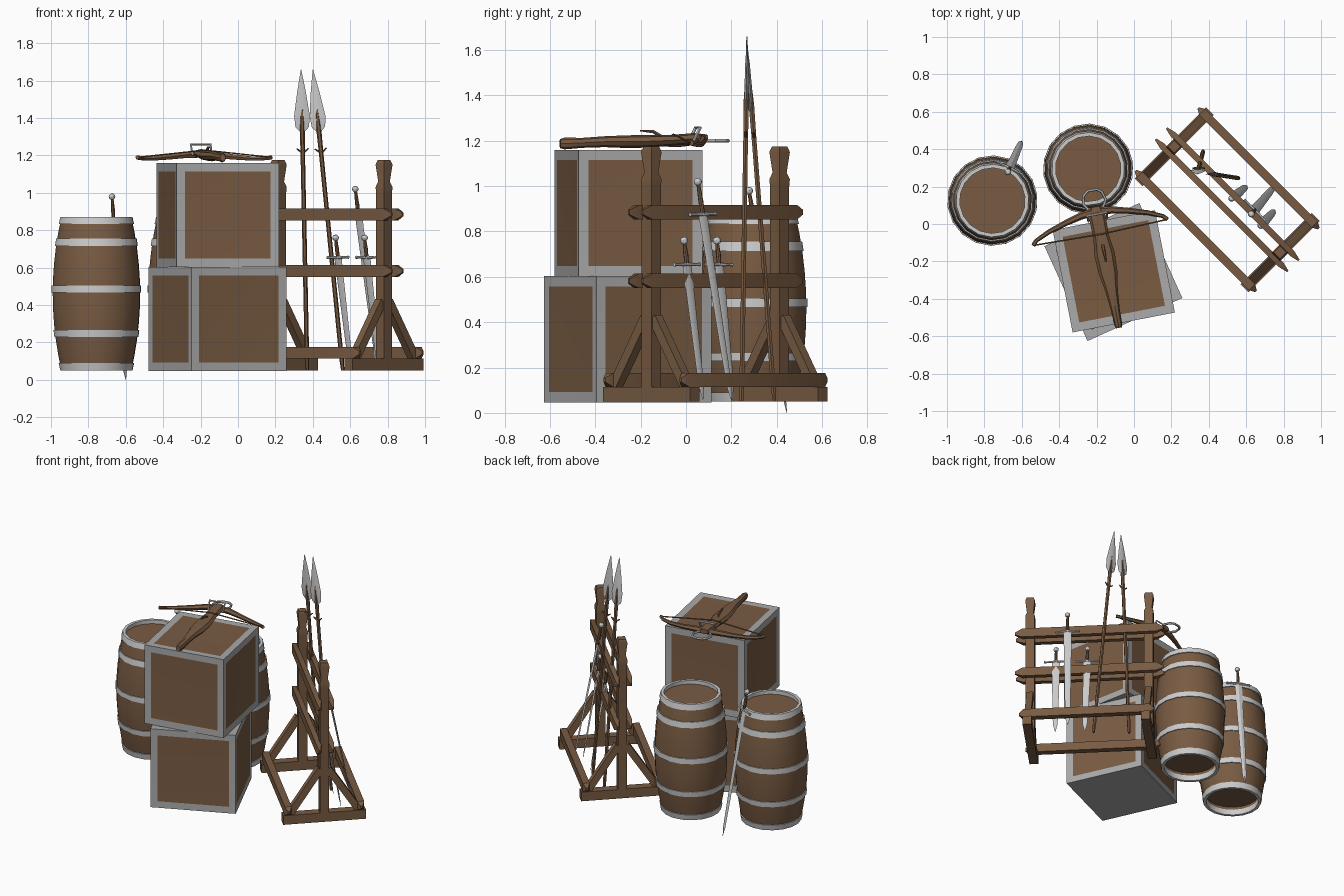
import bpy, bmesh
from math import radians, cos, sin, pi, sqrt
from mathutils import Matrix, Vector as V

if "Cube" in bpy.data.objects:
    bpy.data.objects.remove(bpy.data.objects["Cube"])

wood = bpy.data.materials.new("wood")
wood.diffuse_color = (0.19, 0.105, 0.055, 1)
wood.use_nodes = True
wood.node_tree.nodes["Principled BSDF"].inputs["Base Color"].default_value = wood.diffuse_color
grey = bpy.data.materials.new("iron")
grey.diffuse_color = (0.4, 0.4, 0.4, 1)
grey.use_nodes = True
grey.node_tree.nodes["Principled BSDF"].inputs["Base Color"].default_value = grey.diffuse_color
ID = Matrix.Identity(4)


def place(x, y, z, deg):
    return Matrix.Translation((x, y, z)) @ Matrix.Rotation(radians(deg), 4, 'Z')


def aim(p, q, xdir):
    """Frame at p with z toward q and x as near xdir as possible."""
    p, q, x = V(p), V(q), V(xdir)
    z = (q - p).normalized()
    x = (x - z * x.dot(z)).normalized()
    y = z.cross(x)
    m = Matrix((x, y, z)).transposed().to_4x4()
    return Matrix.Translation(p) @ m


def finish(name, bm, mats, M):
    bmesh.ops.recalc_face_normals(bm, faces=bm.faces)
    me = bpy.data.meshes.new(name)
    bm.to_mesh(me)
    bm.free()
    for m in mats:
        me.materials.append(m)
    ob = bpy.data.objects.new(name, me)
    ob.matrix_world = M
    bpy.context.collection.objects.link(ob)
    return ob


def loft(name, stations, n, mat, M=ID, square=False, closed=False):
    """Skin rings (z, rx, ry, ox, oy) along z; square = box section."""
    bm = bmesh.new()
    k, a0 = (sqrt(2), pi / 4) if square else (1, 0)
    rings = []
    for s in stations:
        z, rx, ry, ox, oy = (list(s) + [0] * 5)[:5] if len(s) > 2 else (s[0], s[1], s[1], 0, 0)
        rings.append([bm.verts.new((ox + k * rx * cos(a0 + 2 * pi * i / n),
                                    oy + k * ry * sin(a0 + 2 * pi * i / n), z)) for i in range(n)])
    pairs = list(zip(rings, rings[1:]))
    if closed:
        pairs.append((rings[-1], rings[0]))
    else:
        bm.faces.new(rings[0])
        bm.faces.new(rings[-1])
    for a, b in pairs:
        for i in range(n):
            j = (i + 1) % n
            bm.faces.new((a[i], a[j], b[j], b[i]))
    return finish(name, bm, [mat] if mat else [], M)


def beam(name, p, q, w, h, M, xdir, point=0):
    """Timber from p to q, with optional pointed ends."""
    L = (V(q) - V(p)).length
    st = [(0, w / 2, h / 2), (L, w / 2, h / 2)]
    if point:
        e = [w * 0.15, h * 0.15]
        st = [(0, *e), (point, w / 2, h / 2), (L - point, w / 2, h / 2), (L, *e)]
    return loft(name, st, 4, wood, M @ aim(p, q, xdir), square=True)


def tube(name, pts, radius, mat, M, cyclic=False):
    cu = bpy.data.curves.new(name, 'CURVE')
    cu.dimensions = '3D'
    cu.bevel_depth, cu.bevel_resolution, cu.use_fill_caps = 1, 1, True
    sp = cu.splines.new('POLY')
    sp.points.add(len(pts) - 1)
    for i, (pt, p) in enumerate(zip(sp.points, pts)):
        pt.co = (*p, 1)
        pt.radius = radius[i] if isinstance(radius, list) else radius
    sp.use_cyclic_u = cyclic
    if mat:
        cu.materials.append(mat)
    ob = bpy.data.objects.new(name, cu)
    ob.matrix_world = M
    bpy.context.collection.objects.link(ob)


# Barrels: bulging staves, recessed lids, five iron hoops
def bulge(z):
    t = (z - 0.46) / 0.41
    return 0.236 - 0.047 * abs(t) ** 2.0


def barrel(x, y):
    M = place(x, y, 0, 8)
    zs = [0.05 + 0.82 * i / 10 for i in range(11)]
    body = [(0.11, 0.176), (0.051, 0.176)] + [(z, bulge(z)) for z in zs[:-1]]
    body += [(0.869, 0.189), (0.869, 0.176), (0.845, 0.176)]
    loft("barrel_staves", body, 18, wood, M)
    for z0, z1, rin in ((0.05, 0.09, 0.175), (0.228, 0.265, 0.2), (0.468, 0.505, 0.22),
                        (0.715, 0.755, 0.19), (0.832, 0.871, 0.175)):
        loft("barrel_hoop", [(z0, rin), (z0, bulge(z0) + 0.006), (z1, bulge(z1) + 0.006), (z1, rin)],
             18, None, M, closed=True)


barrel(-0.757, 0.125)
barrel(-0.245, 0.295)


# Crates: grey frames with wooden panels on all sides but the base
def crate(name, x, y, z, deg):
    bm = bmesh.new()
    bmesh.ops.create_cube(bm, size=0.557)
    bm.normal_update()
    panels = [f for f in bm.faces if f.normal.z > -0.5]
    for f in bm.faces:
        f.material_index = 1
    bmesh.ops.inset_individual(bm, faces=panels, thickness=0.064, depth=-0.002)
    for f in panels:
        f.material_index = 0
    finish(name, bm, [wood, grey], place(x, y, z, deg))


crate("lower_crate", -0.11, -0.257, 0.325, 24.4)
crate("upper_crate", -0.108, -0.253, 0.881, 11)

# Weapon rack
R = place(0.498, 0.13, 0, -45)
X, Y, Z = (1, 0, 0), (0, 1, 0), (0, 0, 1)
for s in (-1, 1):
    u = s * 0.4
    beam("rack_foot", (u, -0.27, 0.083), (u, 0.27, 0.083), 0.06, 0.064, R, X)
    loft("rack_post", [(0.06, 0.03, 0.03), (1.0, 0.03, 0.03), (1.03, 0.032, 0.032), (1.06, 0.022, 0.022),
                       (1.15, 0.032, 0.032), (1.175, 0.024, 0.024)],
         4, wood, R @ Matrix.Translation((u, 0, 0)), square=True)
    for t in (-1, 1):
        beam("rack_brace", (u, t * 0.235, 0.1), (u, t * 0.025, 0.42), 0.045, 0.045, R, X)
    beam("rack_low_beam", (-0.455, s * 0.237, 0.145), (0.455, s * 0.237, 0.145), 0.045, 0.06, R, Y, 0.03)
    for z in (0.582, 0.885):
        beam("rack_rail", (-0.5, s * 0.042, z), (0.5, s * 0.042, z), 0.034, 0.064, R, Y, 0.05)


# Swords: pommel, grip, crossguard, diamond-section blade
def sword(top, tip, wide, hilt, width):
    M = aim(top, tip, wide)
    L = (V(tip) - V(top)).length
    loft("sword_pommel", [(0.016 - 0.017 * cos(pi * i / 6), 0.001 + 0.017 * sin(pi * i / 6))
                          for i in range(7)], 10, None, M)
    loft("sword_grip", [(0.03, 0.008), (hilt * 0.6, 0.011), (hilt, 0.009)], 8, wood, M)
    G = M @ aim((-0.08, 0, hilt - 0.008), (0.08, 0, hilt - 0.008), Z)
    loft("sword_guard", [(0, 0.009), (0.02, 0.006), (0.08, 0.01), (0.14, 0.006), (0.16, 0.009)],
         6, None, G)
    w = width / 2
    loft("sword_blade", [(hilt, w, 0.007), (L * 0.8, w * 0.7, 0.005), (L - 0.06, w * 0.55, 0.004),
                         (L, 0.001, 0.001)], 4, None, M)


sword((0.625, 0.05, 1.035), (0.75, 0.2, 0.055), (1, -1, 0), 0.17, 0.055)
sword((0.52, 0.135, 0.775), (0.605, 0.205, 0.055), (1, -1, 0), 0.13, 0.055)
sword((0.675, -0.01, 0.775), (0.755, 0.075, 0.055), (1, -1, 0), 0.13, 0.055)
sword((-0.675, 0.275, 0.995), (-0.6, 0.445, 0.0), (0.89, -0.45, 0), 0.15, 0.05)


# Spears: tapered shaft running into a leaf blade, with small lugs
def spear(foot, tip):
    M = aim(foot, tip, X)
    L = (V(tip) - V(foot)).length
    loft("spear_shaft", [(0, 0.009), (0.06, 0.012), (L - 0.45, 0.012), (L - 0.3, 0.014),
                         (L - 0.15, 0.005)], 6, wood, M)
    loft("spear_blade", [(L - 0.335, 0.012, 0.008), (L - 0.31, 0.036, 0.008), (L - 0.25, 0.042, 0.009),
                         (L - 0.12, 0.023, 0.007), (L, 0.001, 0.001)], 4, None, M)
    tube("spear_lugs", [(-0.032, 0, L - 0.425), (0, 0, L - 0.45), (0.032, 0, L - 0.425)],
         [0.004, 0.009, 0.004], wood, M)


spear((0.37, 0.39, 0.05), (0.337, 0.265, 1.66))
spear((0.56, 0.245, 0.05), (0.4, 0.27, 1.66))

# Crossbow resting on the upper crate
B = place(-0.18, -0.045, 0, 11)
loft("crossbow_stock", [(0, 0.016, 0.02, 0, 0), (0.02, 0.021, 0.026, 0, 0), (0.1, 0.024, 0.022, 0, 0.003),
                        (0.2, 0.033, 0.024, 0, 0.008), (0.3, 0.05, 0.028, 0, 0.008), (0.4, 0.055, 0.028, 0, 0.01),
                        (0.5, 0.042, 0.024, 0, 0.014), (0.6, 0.045, 0.024, 0, 0.022), (0.66, 0.03, 0.018, 0, 0.022)],
     8, wood, B @ aim((0, -0.52, 1.188), (0, 0.14, 1.188), (-1, 0, 0)))
half = [(0.365, 0.0, 1.19), (0.345, 0.022, 1.184), (0.27, 0.055, 1.183), (0.17, 0.085, 1.192), (0.08, 0.107, 1.203)]
rad = [0.012, 0.011, 0.013, 0.016, 0.02]
tube("crossbow_bow", half + [(0, 0.115, 1.206)] + [(-x, y, z) for x, y, z in half[::-1]],
     rad + [0.021] + rad[::-1], wood, B)
tube("crossbow_string", [(-0.362, 0, 1.19), (0, -0.01, 1.228), (0.362, 0, 1.19)], 0.004, wood, B)
tube("crossbow_stirrup", [(-0.03, 0.115, 1.2), (-0.062, 0.165, 1.2), (-0.05, 0.21, 1.2), (-0.025, 0.23, 1.2),
                          (0.025, 0.23, 1.2), (0.05, 0.21, 1.2), (0.062, 0.165, 1.2), (0.03, 0.115, 1.2)],
     0.008, None, B)
tube("crossbow_bracket", [(-0.05, 0.07, 1.2), (-0.054, 0.1, 1.258), (0.054, 0.1, 1.258), (0.05, 0.07, 1.2)],
     0.007, None, B)
tube("crossbow_lever", [(0, -0.06, 1.215), (0, -0.1, 1.24), (0, -0.16, 1.245)], [0.009, 0.008, 0.004], wood, B)

# Turn curves into meshes and shade smooth with sharp edges kept
bpy.ops.object.select_all(action='SELECT')
bpy.context.view_layer.objects.active = bpy.context.scene.objects[0]
bpy.ops.object.convert(target='MESH')
bpy.ops.object.shade_smooth_by_angle(angle=radians(30))
